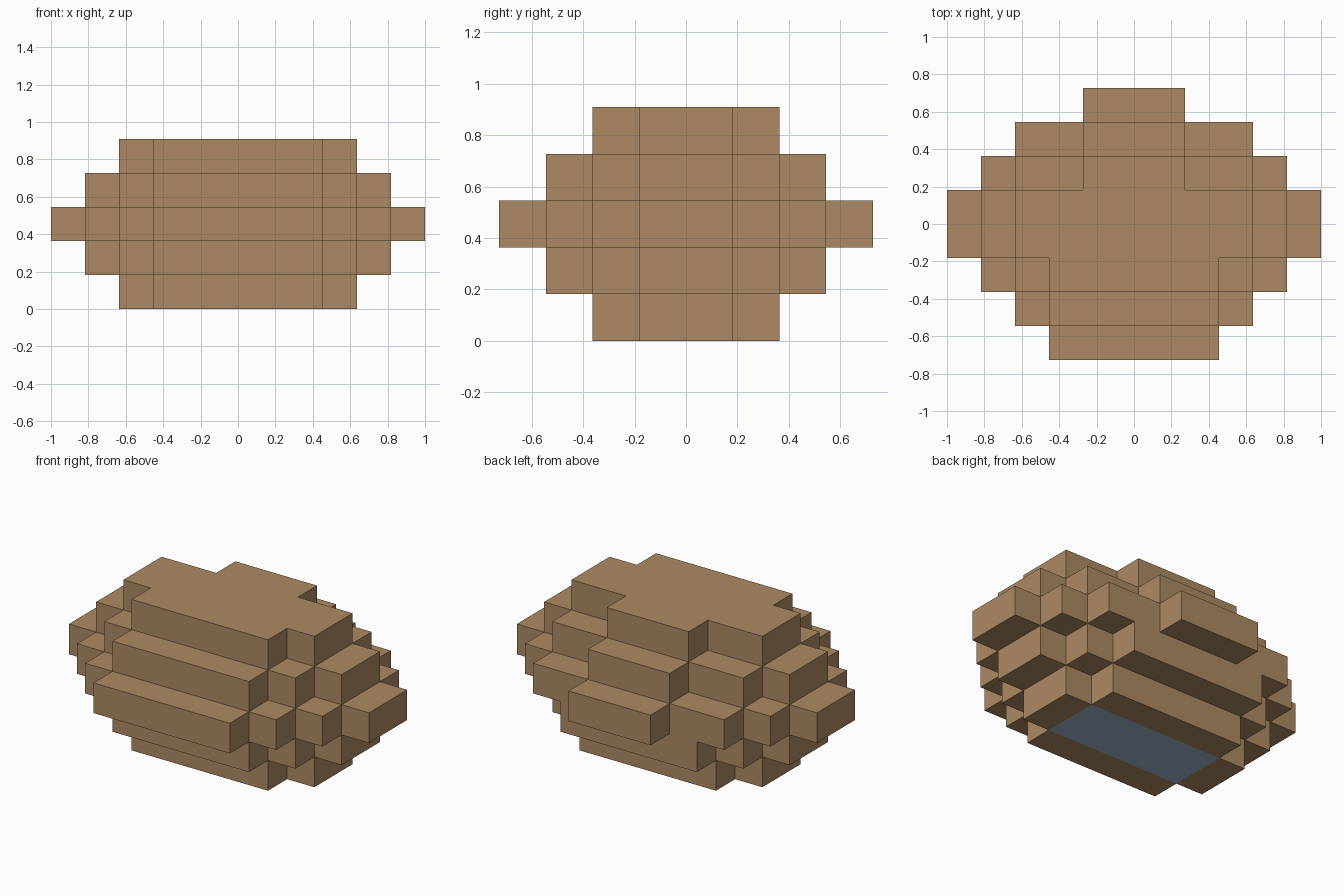
import bpy
import bmesh
from mathutils import Vector

cube = bpy.data.objects.get("Cube")
if cube:
    bpy.data.objects.remove(cube, do_unlink=True)

UNIT = 2 / 11  # edge of one block


def material(name, rgb):
    m = bpy.data.materials.new(name)
    m.use_nodes = True
    color = (*rgb, 1.0)
    m.diffuse_color = color
    m.node_tree.nodes["Principled BSDF"].inputs["Base Color"].default_value = color
    return m


brown = material("brown", (0.42, 0.255, 0.125))
pale_blue = material("pale blue", (0.35, 0.48, 0.63))

# Blocks across each row, listed front to back, one list per layer from the bottom
LAYERS = [
    [5, 7, 7, 5],
    [5, 7, 9, 9, 7, 5],
    [5, 7, 9, 11, 11, 9, 7, 3],
    [5, 7, 9, 9, 7, 3],
    [5, 7, 7, 3],
]

# Occupied blocks, centred on x and y
blocks = set()
for z, rows in enumerate(LAYERS):
    for r, width in enumerate(rows):
        for x in range(-(width // 2), width // 2 + 1):
            blocks.add((x, r - len(rows) // 2, z))

# Outer shell: a face wherever a block has no neighbour
bm = bmesh.new()
verts = {}


def vert(p):
    if p not in verts:
        verts[p] = bm.verts.new(Vector((p[0] - 0.5, p[1], p[2])) * UNIT)
    return verts[p]


for block in sorted(blocks):
    for axis in range(3):
        for side in (0, 1):
            neighbour = list(block)
            neighbour[axis] += 1 if side else -1
            if tuple(neighbour) in blocks:
                continue
            corners = []
            for u, v in ((0, 0), (1, 0), (1, 1), (0, 1)):
                p = list(block)
                p[axis] += side
                p[(axis + 1) % 3] += u
                p[(axis + 2) % 3] += v
                corners.append(vert(tuple(p)))
            face = bm.faces.new(corners if side else corners[::-1])
            # Blue panel in the middle of the underside
            x, y, z = block
            under = axis == 2 and side == 0 and z == 0
            face.material_index = int(under and abs(x) <= 2 and -1 <= y <= 0)

# Merge flat areas into large faces
bmesh.ops.dissolve_limit(bm, angle_limit=0.01, verts=bm.verts[:], edges=bm.edges[:],
                         delimit={'MATERIAL'})

mesh = bpy.data.meshes.new("stepped_body")
bm.to_mesh(mesh)
bm.free()
mesh.materials.append(brown)
mesh.materials.append(pale_blue)
body = bpy.data.objects.new("stepped_body", mesh)
bpy.context.collection.objects.link(body)
